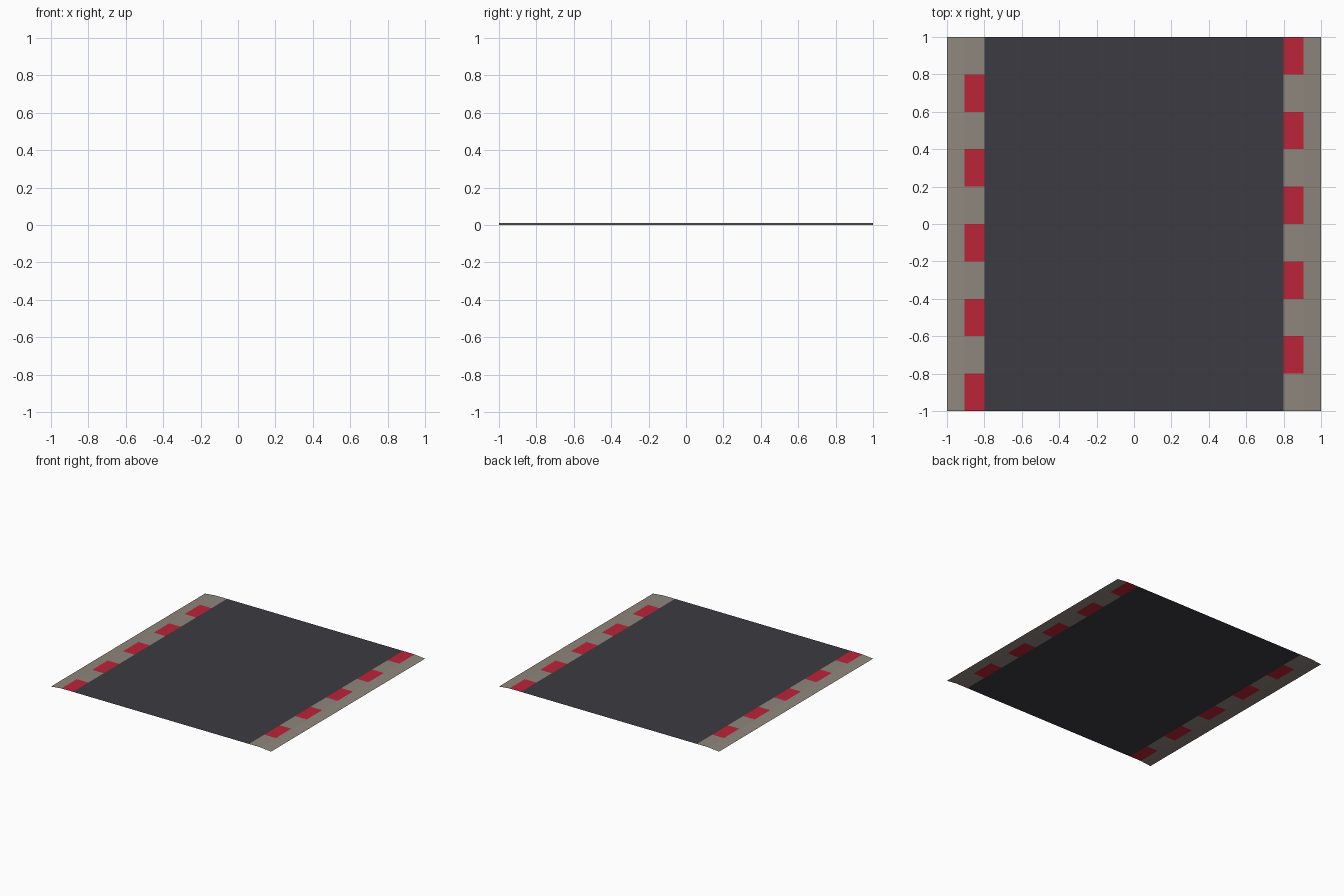
import bpy

if "Cube" in bpy.data.objects:
    bpy.data.objects.remove(bpy.data.objects["Cube"])

# Half-widths of the road, kerb and ground edge, and the road height
ROAD, KERB, EDGE, TOP = 0.80, 0.905, 1.0, 0.01
ROWS, STEP = 10, 0.2


def material(name, rgb):
    m = bpy.data.materials.new(name)
    m.diffuse_color = (*rgb, 1.0)
    m.use_nodes = True
    m.node_tree.nodes["Principled BSDF"].inputs["Base Color"].default_value = m.diffuse_color
    return m


asphalt = material("dark asphalt", (0.046, 0.044, 0.054))
stone = material("warm grey stone", (0.275, 0.240, 0.205))
red = material("kerb red", (0.500, 0.017, 0.038))


def strip(name, a, b, rows, mats, rule=lambda i: 0):
    """Sheet running along y between two (x, z) points, split into rows."""
    a, b = sorted((a, b))
    verts = [(x, -1 + 2 * i / rows, z) for i in range(rows + 1) for x, z in (a, b)]
    faces = [(2 * i, 2 * i + 1, 2 * i + 3, 2 * i + 2) for i in range(rows)]
    mesh = bpy.data.meshes.new(name)
    mesh.from_pydata(verts, [], faces)
    for m in mats:
        mesh.materials.append(m)
    for i, p in enumerate(mesh.polygons):
        p.material_index = rule(i)
    obj = bpy.data.objects.new(name, mesh)
    bpy.context.collection.objects.link(obj)
    return obj


# Road surface
strip("road_surface", (-ROAD, TOP), (ROAD, TOP), 1, [asphalt])

# Kerbs with alternating red blocks, and shoulders sloping to the ground
for side, s, first in (("left", -1, 0), ("right", 1, 1)):
    strip(side + "_kerb", (s * ROAD, TOP), (s * KERB, TOP), ROWS, [stone, red],
          lambda i: 1 if i % 2 == first else 0)
    strip(side + "_shoulder", (s * KERB, TOP), (s * EDGE, 0), 1, [stone])
